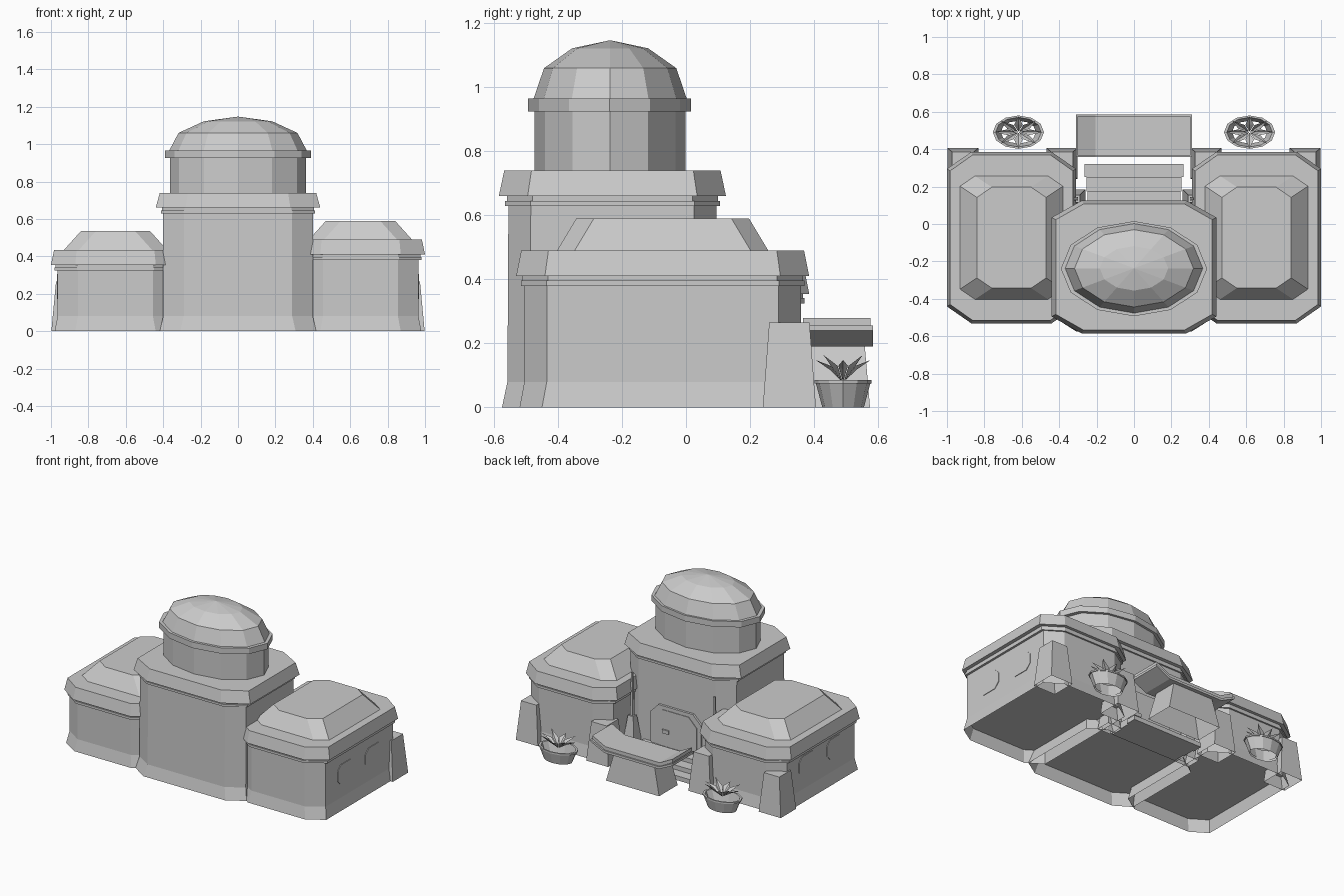
import bpy, bmesh, math

cube = bpy.data.objects.get("Cube")
if cube:
    bpy.data.objects.remove(cube)

stone = bpy.data.materials.new("grey_stone")
stone.use_nodes = True
GREY = (0.6, 0.6, 0.6, 1)
stone.diffuse_color = GREY
stone.node_tree.nodes["Principled BSDF"].inputs["Base Color"].default_value = GREY


def finish(name, bm):
    bmesh.ops.recalc_face_normals(bm, faces=bm.faces)
    mesh = bpy.data.meshes.new(name)
    bm.to_mesh(mesh)
    bm.free()
    mesh.materials.append(stone)
    ob = bpy.data.objects.new(name, mesh)
    bpy.context.collection.objects.link(ob)
    return ob


def loft(name, rings, bottom=True, top=True, floor=None):
    """Skin a stack of equal-sized point rings; cap the ends or lay a floor at one ring."""
    bm = bmesh.new()
    loops = [[bm.verts.new(p) for p in ring] for ring in rings]
    n = len(loops[0])
    for a, b in zip(loops, loops[1:]):
        for i in range(n):
            j = (i + 1) % n
            bm.faces.new((a[i], a[j], b[j], b[i]))
    if bottom:
        bm.faces.new(loops[0])
    if top:
        bm.faces.new(loops[-1])
    if floor is not None:
        bm.faces.new([bm.verts.new(p) for p in reversed(rings[floor])])
    return finish(name, bm)


def octagon(cx, cy, hx, hy, dx, dy):
    """Rectangle with cut corners."""
    return [(cx + x, cy + y) for x, y in (
        (hx, dy - hy), (hx, hy - dy), (hx - dx, hy), (dx - hx, hy),
        (-hx, hy - dy), (-hx, dy - hy), (dx - hx, -hy), (hx - dx, -hy))]


def building(name, cx, cy, layers):
    """Open skirt at the foot, floor just above it."""
    return loft(name, [[(x, y, z) for x, y in octagon(cx, cy, hx, hy, dx, dy)]
                       for z, hx, hy, dx, dy in layers], bottom=False, floor=1)


def oval(name, cx, cy, layers, sides=12, squash=0.65, caps=True):
    turn = [math.tau * i / sides for i in range(sides)]
    return loft(name, [[(cx + r * math.cos(a), cy + squash * r * math.sin(a), z) for a in turn]
                       for z, r in layers], caps, caps)


def taper(name, cx, cy, hx, hy, tx, ty, z0, z1, bottom=True):
    corners = ((1, -1), (1, 1), (-1, 1), (-1, -1))
    return loft(name, [[(cx + a * x, cy + b * y, z) for a, b in corners]
                       for x, y, z in ((hx, hy, z0), (tx, ty, z1))], bottom)


# Side wings, the left one a little taller
for side, top, label in ((1, 0.38, "left"), (-1, 0.325, "right")):
    building(label + "_wing", side * 0.655, -0.073, [
        (0, .325, .447, .11, .07), (.08, .31, .432, .11, .07),
        (top, .31, .432, .11, .07), (top, .325, .443, .12, .08), (top + .016, .325, .443, .12, .08),
        (top + .016, .32, .438, .12, .08), (top + .03, .32, .438, .12, .08),
        (top + .03, .345, .458, .13, .09), (top + .11, .328, .442, .12, .085),
        (top + .11, .275, .33, .08, .055), (top + .21, .185, .27, .08, .055)])
    # Cut-corner windows on the outer wall
    for number, y in enumerate((-0.222, 0.077)):
        rings = [[(side * x, y + u, .238 + v) for u, v in octagon(0, 0, .088, .067, .034, .034)]
                 for x in (.962, .969)]
        loft(f"{label}_window_{number + 1}", rings)
    # Sloping buttresses at the rear corners
    for name, x in (("outer", .915), ("inner", .385)):
        taper(f"{label}_{name}_buttress", side * x, .323, .083, .083, .058, .063, 0, .265, False)
    # Slim posts beside the doorway
    taper(label + "_post_base", side * .31, .135, .05, .05, .02, .02, 0, .25, False)
    taper(label + "_post", side * .31, .135, .01, .01, .006, .006, .25, .54)

# Central hall
building("main_hall", 0, -0.23, [
    (0, .418, .345, .11, .07), (.08, .4, .328, .11, .07),
    (.63, .4, .325, .11, .07), (.63, .412, .336, .12, .08), (.645, .412, .336, .12, .08),
    (.645, .406, .33, .12, .08), (.66, .406, .33, .12, .08),
    (.66, .44, .355, .16, .09), (.74, .418, .338, .15, .085)])

# Drum, ring and dome
oval("drum", 0, -0.237, [(.73, .363), (.925, .363)])
oval("drum_ring", 0, -0.239, [(.925, .391), (.965, .391)])
oval("dome", 0, -0.237, [(.965, .368), (1.06, .318), (1.122, .183), (1.147, .002)])

# Doorway on the rear wall, frame and inner panel
for name, hx, hz, y in (("door_frame", .19, .16, .112), ("door_panel", .16, .135, .116)):
    loft(name, [[(x, d, z) for x, z in octagon(0, .2, hx, hz, .06, .06)] for d in (.09, y)])
taper("door_handle", .07, .117, .025, .008, .025, .008, .18, .205)

# Steps up to the door
for i, (half, back, front) in enumerate(((.265, .25, .32), (.255, .175, .25), (.248, .09, .175))):
    mid, depth = (front + back) / 2, (front - back) / 2
    taper(f"step_{i + 1}", 0, mid, half, depth, half, depth, 0, .03 * (i + 1))

# Counter: a plinth, a thin slab with upturned ends and a slightly smaller top
taper("counter_base", 0, .475, .2, .1, .15, .083, 0, .2, False)
for name, end, lift, thick, back, front in (("counter_slab", .31, 0, .016, .357, .585),
                                            ("counter_top", .302, .016, .024, .365, .576)):
    profile = [(-end, .24 + lift), (-.205, .19 + lift), (.205, .19 + lift), (end, .24 + lift)]
    outline = profile + [(x, z + thick) for x, z in reversed(profile)]
    loft(name, [[(x, y, z) for x, z in outline] for y in (back, front)])

# Planters with spiky leaves
for side, label in ((1, "left"), (-1, "right")):
    cx, cy = side * 0.618, 0.491
    oval(label + "_planter", cx, cy, [(0, .1), (.075, .131), (.075, .137), (.085, .137),
                                      (.085, .122), (.01, .094)], caps=False)
    bm = bmesh.new()
    for i in range(8):
        a = math.tau * i / 8

        def point(r, turn, z):
            return bm.verts.new((cx + r * math.cos(a + turn), cy + .65 * r * math.sin(a + turn), z))
        root, tip = point(.004, 0, .08), point(.132, 0, .148 + .015 * (i % 2))
        left, right, ridge = point(.065, .36, .13), point(.065, -.36, .13), point(.065, 0, .118)
        for tri in ((root, ridge, left), (root, right, ridge), (ridge, tip, left), (ridge, right, tip)):
            bm.faces.new(tri)
    finish(label + "_plant", bm)
